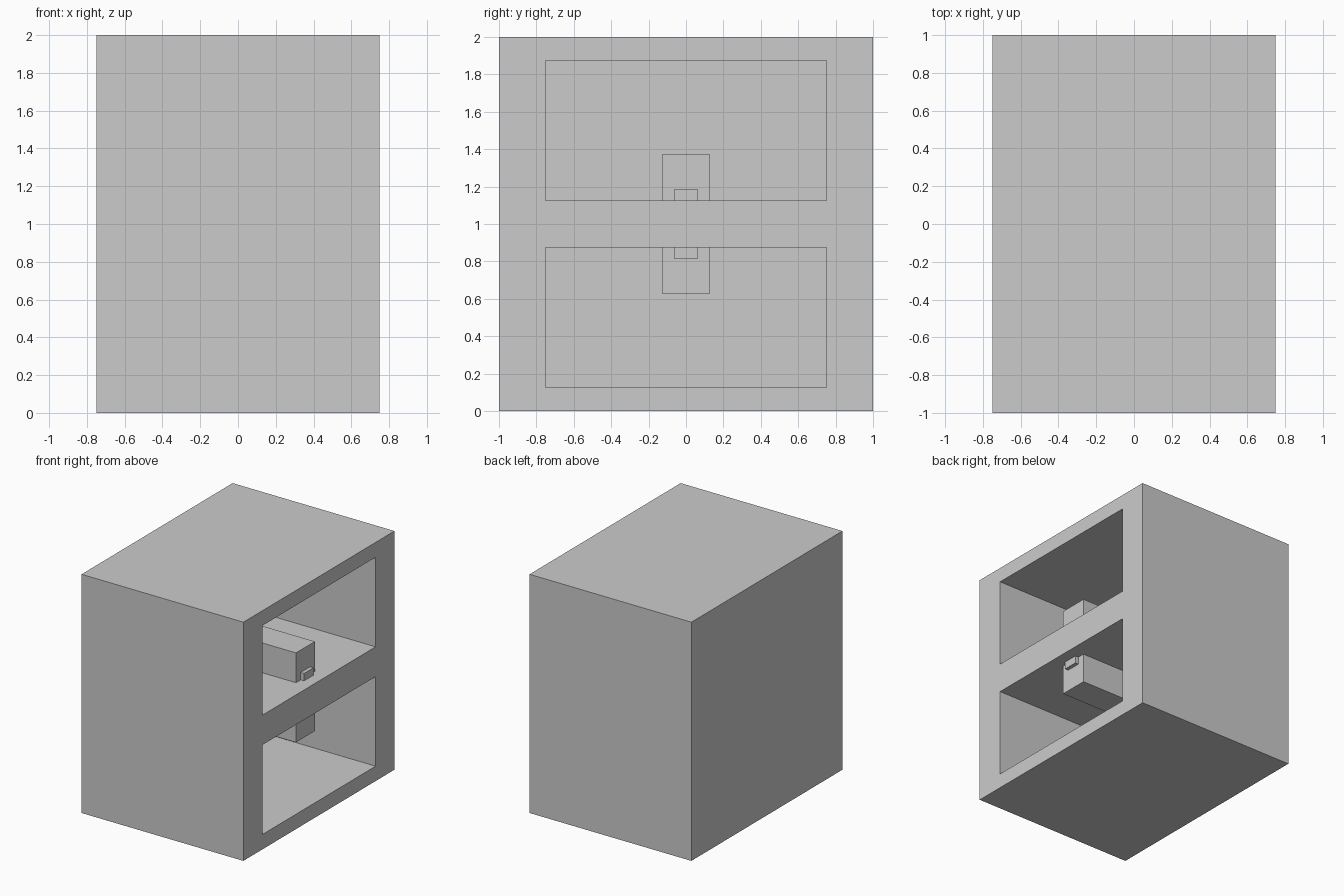
import bpy

if "Cube" in bpy.data.objects:
    bpy.data.objects.remove(bpy.data.objects["Cube"])


def box(name, lo, hi):
    """Axis-aligned box between two corners."""
    centre = [(a + b) / 2 for a, b in zip(lo, hi)]
    size = [b - a for a, b in zip(lo, hi)]
    bpy.ops.mesh.primitive_cube_add(size=1, location=centre)
    ob = bpy.context.object
    ob.name = name
    ob.scale = size
    bpy.ops.object.transform_apply(location=False, rotation=False, scale=True)
    return ob


# Cabinet body, open on the right side
body = box("cabinet_body", (-0.75, -1, 0), (0.75, 1, 2))

# Two compartments mirrored about the middle shelf at z = 1
for label, s in (("upper", 1), ("lower", -1)):
    def part(name, x0, x1, half_y, d0, d1):
        z0, z1 = sorted((1 + s * d0, 1 + s * d1))
        return box(f"{label}_{name}", (x0, -half_y, z0), (x1, half_y, z1))

    # Compartment cutter
    cutter = part("compartment_cutter", -0.625, 0.85, 0.75, 0.125, 0.875)
    cutter.hide_render = True
    cutter.hide_set(True)
    cutter.display_type = 'WIRE'
    cut = body.modifiers.new(f"{label}_compartment", 'BOOLEAN')
    cut.operation = 'DIFFERENCE'
    cut.solver = 'EXACT'
    cut.object = cutter

    # Block fixed to the shelf, with a small tab on its end
    part("block", -0.625, 0.625, 0.125, 0.125, 0.375)
    part("block_tab", 0.625, 0.656, 0.0625, 0.125, 0.1875)
